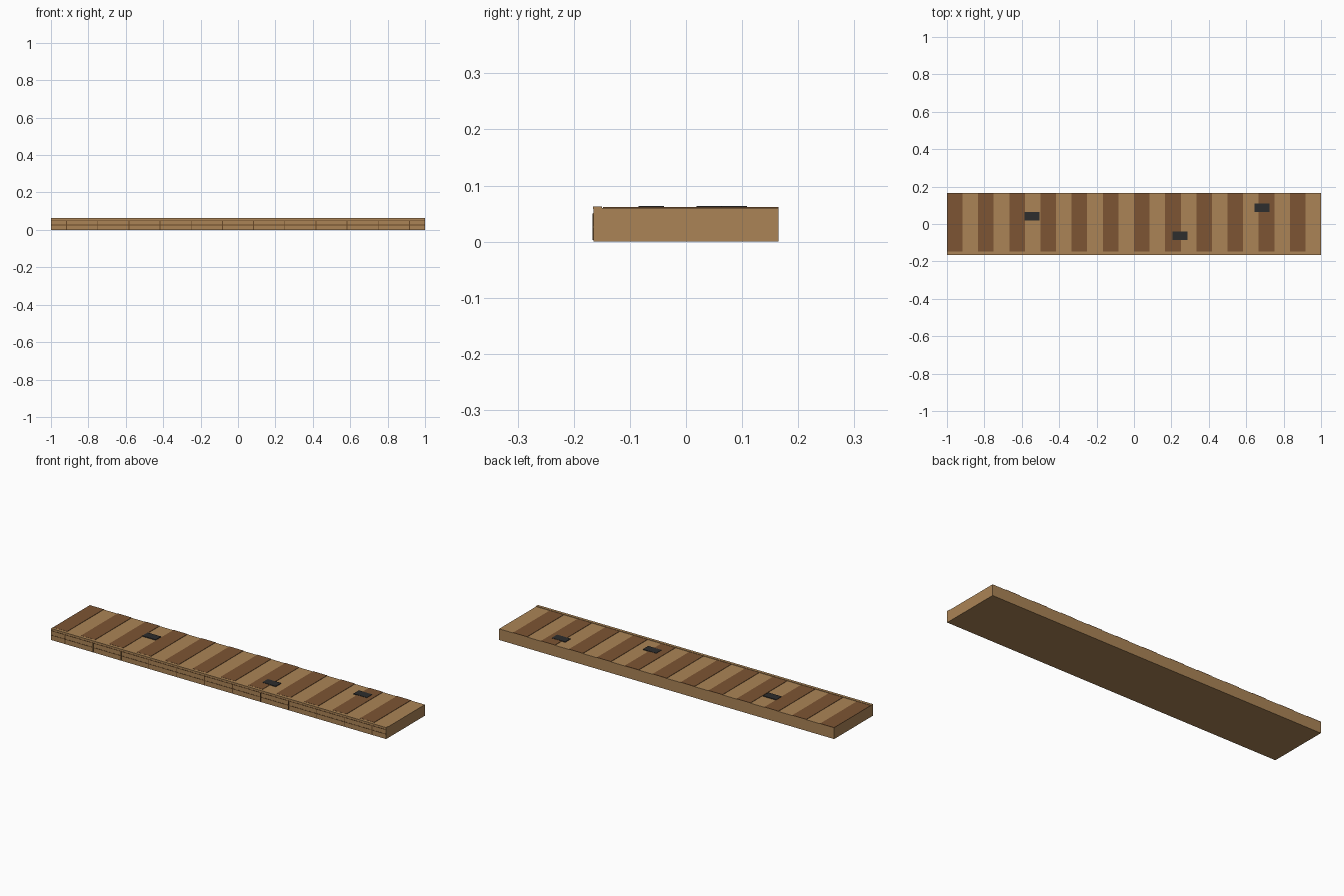
import bpy

if "Cube" in bpy.data.objects:
    bpy.data.objects.remove(bpy.data.objects["Cube"])


def material(name, hex_code):
    m = bpy.data.materials.new(name)
    lin = []
    for i in (0, 2, 4):
        c = int(hex_code[i:i + 2], 16) / 255
        lin.append(c / 12.92 if c <= 0.04045 else ((c + 0.055) / 1.055) ** 2.4)
    m.diffuse_color = (*lin, 1)
    m.use_nodes = True
    m.node_tree.nodes["Principled BSDF"].inputs["Base Color"].default_value = m.diffuse_color
    return m


LIGHT = material("light_wood", "AB8456")
DARK = material("dark_wood", "7D5533")
SEAM = material("seam_brown", "684828")
BLACK = material("charcoal", "2D2D2D")


def box(name, x, y, z, mat):
    """Box from (min, max) ranges on each axis."""
    verts = [(a, b, c) for a in x for b in y for c in z]
    faces = [(0, 1, 3, 2), (4, 6, 7, 5), (0, 4, 5, 1),
             (2, 3, 7, 6), (0, 2, 6, 4), (1, 5, 7, 3)]
    mesh = bpy.data.meshes.new(name)
    mesh.from_pydata(verts, [], faces)
    mesh.materials.append(mat)
    obj = bpy.data.objects.new(name, mesh)
    bpy.context.collection.objects.link(obj)
    return obj


HW, TOP, N = 0.165, 0.06, 12
pitch = 2 / N

# solid plank body
box("plank_body", (-1, 1), (-HW, HW), (0, TOP), LIGHT)

# dark cross boards and the vertical joints on the front face
for i in range(N):
    x = -1 + i * pitch
    box(f"dark_board_{i}", (x, x + pitch / 2), (-0.148, HW), (TOP - 0.002, 0.062), DARK)
    j = x + pitch / 2
    box(f"front_joint_{i}", (j - 0.002, j + 0.002), (-HW - 0.0015, -HW + 0.002),
        (0.003, 0.05), SEAM)

# front edge lip and horizontal seams
box("front_lip", (-1, 1), (-HW - 0.001, -0.15), (0.058, 0.0625), LIGHT)
for k, z in enumerate((0.026, 0.05)):
    box(f"front_seam_{k}", (-1, 1), (-HW - 0.001, -HW + 0.002), (z - 0.0015, z + 0.0015), SEAM)

# small dark patches on top
for k, (x, y) in enumerate(((-0.545, 0.042), (0.245, -0.062), (0.685, 0.086))):
    box(f"top_patch_{k}", (x - 0.04, x + 0.04), (y - 0.023, y + 0.023), (TOP - 0.001, 0.0635), BLACK)
